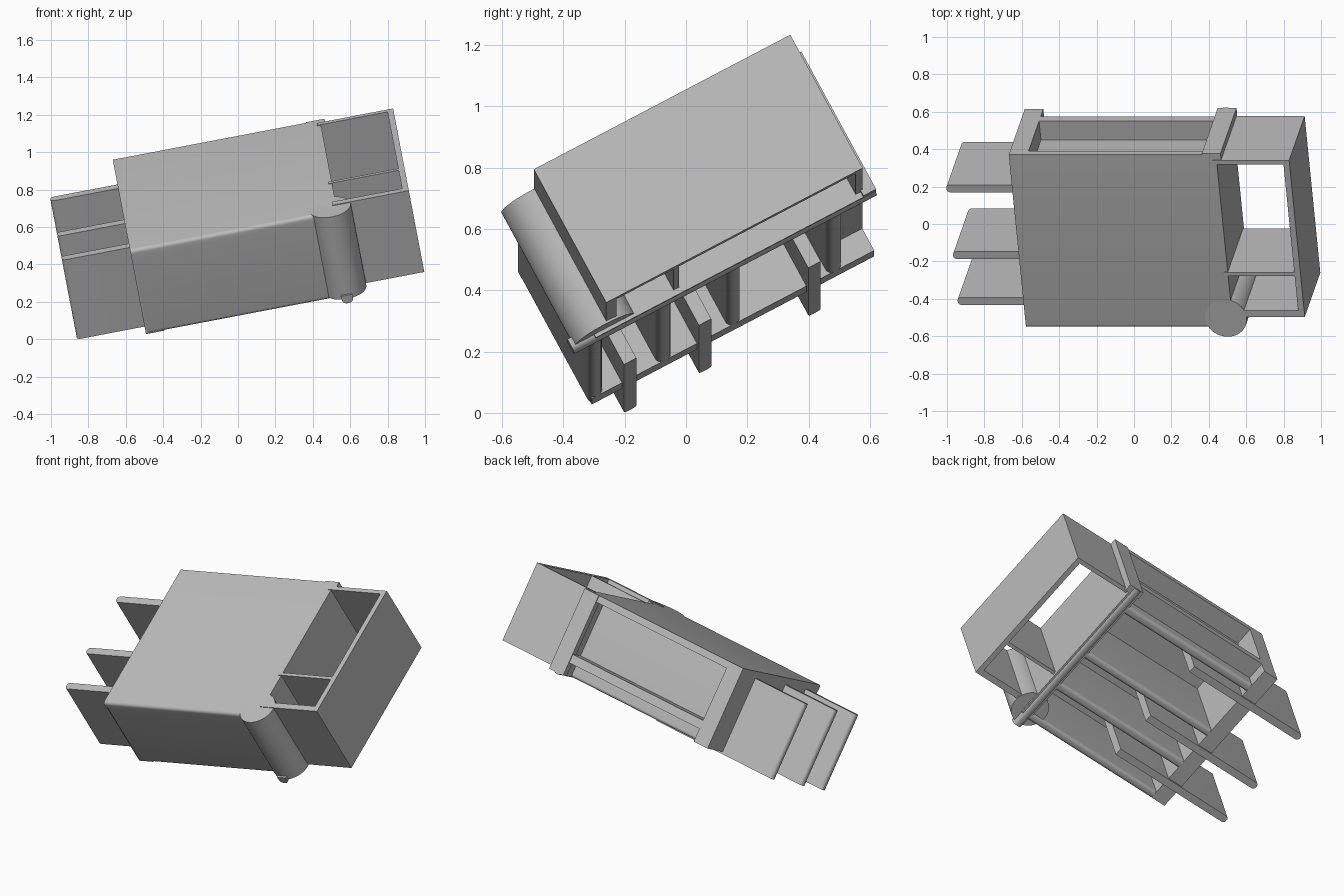
import bpy, bmesh, math
from mathutils import Matrix, Vector

old = bpy.data.objects.get("Cube")
if old:
    bpy.data.objects.remove(old, do_unlink=True)

grey = bpy.data.materials.new("plain_grey")
grey.use_nodes = True
grey.diffuse_color = (0.5, 0.5, 0.5, 1)
grey.node_tree.nodes["Principled BSDF"].inputs["Base Color"].default_value = (0.5, 0.5, 0.5, 1)

# The whole housing is tilted: u = length, v = depth, w = height in its own frame
TILT = Matrix.Rotation(math.radians(-10.8), 4, 'Y') @ Matrix.Rotation(math.radians(28.1), 4, 'X')


def finish(name, bm):
    bmesh.ops.recalc_face_normals(bm, faces=bm.faces)
    mesh = bpy.data.meshes.new(name)
    bm.to_mesh(mesh)
    bm.free()
    mesh.materials.append(grey)
    ob = bpy.data.objects.new(name, mesh)
    bpy.context.collection.objects.link(ob)
    ob.matrix_world = TILT
    bpy.ops.object.select_all(action='DESELECT')
    ob.select_set(True)
    bpy.context.view_layer.objects.active = ob
    bpy.ops.object.shade_smooth_by_angle(angle=math.radians(30))
    return ob


def block(name, u, v, w, rounded=None, radius=0.02):
    """Box between (low, high) pairs; rounded(a, b) picks the edges to round."""
    bm = bmesh.new()
    bmesh.ops.create_cube(bm, size=1)
    for vert in bm.verts:
        vert.co = Vector([r[0] if c < 0 else r[1] for c, r in zip(vert.co, (u, v, w))])
    if rounded:
        edges = [e for e in bm.edges if rounded(e.verts[0].co, e.verts[1].co)]
        bmesh.ops.bevel(bm, geom=edges, offset=radius, segments=6, profile=0.5, affect='EDGES')
    return finish(name, bm)


LEFT, RIGHT = -0.478, 0.65
BOTTOM, TOP = 0.25, 0.768
BACK = 0.83


def low_long(a, b):
    return abs(a.x - b.x) > 0.1 and max(a.z, b.z) < 0.4


def outer_upright(a, b):
    return abs(a.z - b.z) > 0.1 and max(a.x, b.x) < -0.6


# Cover plate with a rounded front edge
block("cover_plate", (LEFT, RIGHT), (-0.22, BACK), (0.725, TOP),
      lambda a, b: abs(a.x - b.x) > 0.1 and max(a.y, b.y) < 0 and min(a.z, b.z) > 0.75)

# Lengthwise walls with rounded lower edges
for name, v in (("front_wall", (-0.22, -0.17)), ("inner_wall_front", (0.03, 0.085)),
                ("inner_wall_middle", (0.29, 0.34)), ("inner_wall_back", (0.66, 0.715))):
    block(name, (LEFT + 0.01, 0.6), v, (BOTTOM, 0.74), low_long)

# End walls and the ledge across the rear recess
block("left_end_wall", (LEFT, -0.377), (-0.215, BACK), (BOTTOM, 0.74))
block("right_end_wall", (0.58, RIGHT), (-0.2, BACK), (BOTTOM, 0.74))
block("rear_strip", (0.573, 0.675), (0.79, 0.837), (BOTTOM, TOP))
block("rear_ledge", (-0.39, 0.6), (0.71, BACK), (0.333, 0.387))

# Rounded bottom rail
block("bottom_rail", (0.585, 0.645), (-0.284, 0.835), (0.242, 0.29),
      lambda a, b: abs(a.y - b.y) > 0.1 and max(a.z, b.z) < 0.26, 0.025)

# Fins running inside the housing and out of its end
for name, v in (("fin_front", -0.08), ("fin_middle", 0.197), ("fin_back", 0.602)):
    block(name, (-0.845, 0.0), (v - 0.023, v + 0.023), (0.237, 0.725), outer_upright)

# Front corner post
bm = bmesh.new()
bmesh.ops.create_cone(bm, cap_ends=True, segments=48, radius1=0.113, radius2=0.113,
                      depth=TOP - 0.262,
                      matrix=Matrix.Translation((0.615, -0.16, (TOP + 0.262) / 2)))
finish("corner_post", bm)

# Open side frame with a divider
HEIGHT = (0.27, 0.772)
block("frame_outer_wall", (1.013, 1.046), (-0.151, 0.798), HEIGHT)
block("frame_front_wall", (0.63, 1.02), (-0.151, -0.113), HEIGHT)
block("frame_back_wall", (0.63, 1.02), (0.772, 0.798), HEIGHT)
block("frame_divider", (0.63, 1.02), (0.098, 0.118), HEIGHT)
